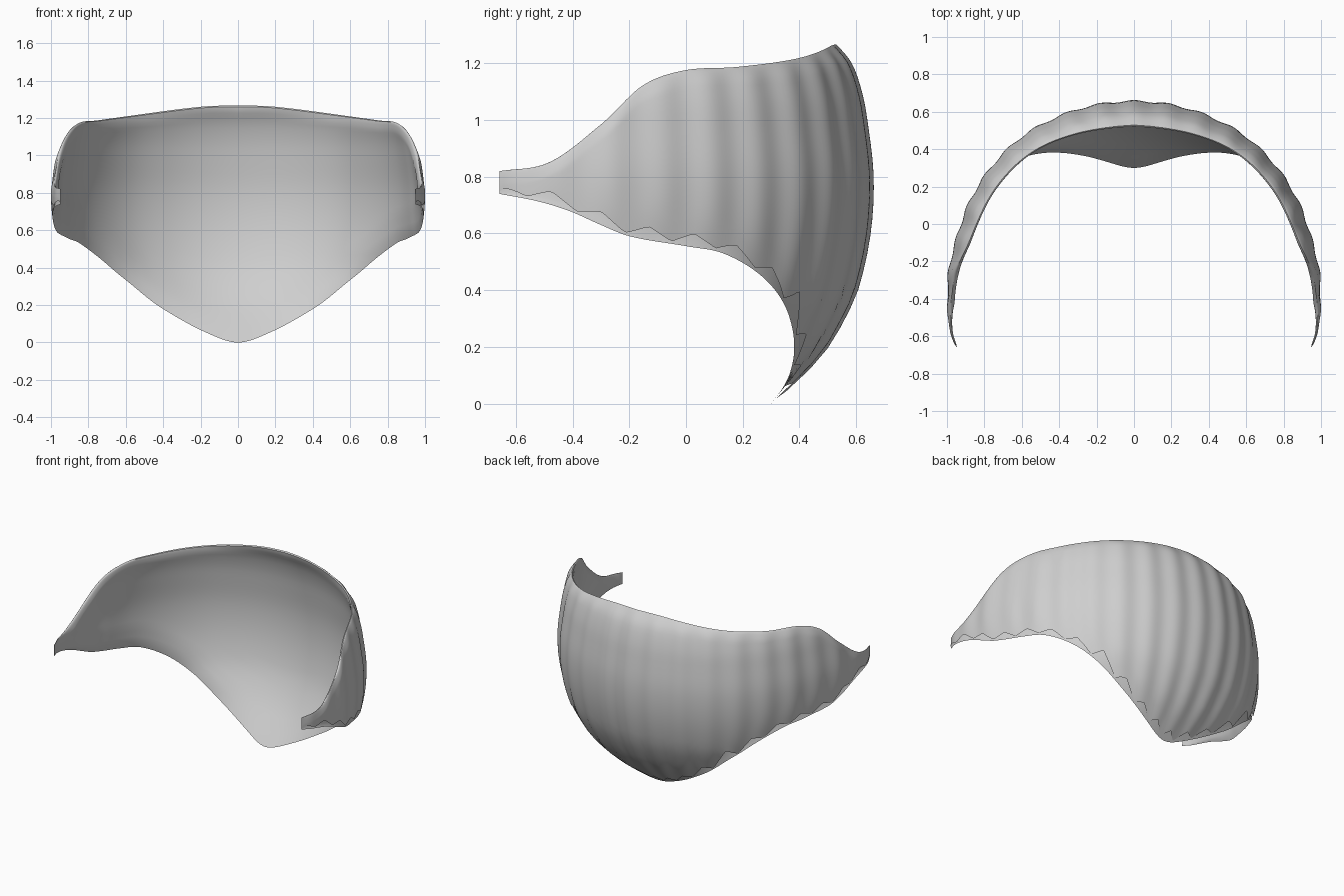
import bpy, bmesh, math

if "Cube" in bpy.data.objects:
    bpy.data.objects.remove(bpy.data.objects["Cube"])

# Smooth interpolation through a few control points
def curve(pts, x):
    n = len(pts)
    x = min(max(x, pts[0][0]), pts[-1][0])
    i = next((k for k in range(n - 1) if x <= pts[k + 1][0]), n - 2)
    def slope(k):
        a, b = pts[max(k - 1, 0)], pts[min(k + 1, n - 1)]
        return (b[1] - a[1]) / (b[0] - a[0])
    (x0, y0), (x1, y1) = pts[i], pts[i + 1]
    h = x1 - x0
    t = (x - x0) / h
    return (y0 * (2*t**3 - 3*t**2 + 1) + y1 * (3*t**2 - 2*t**3)
            + h * (slope(i) * (t**3 - 2*t**2 + t) + slope(i + 1) * (t**3 - t**2)))

# Plan radius, upper edge and lower edge by angle from the back (degrees)
CENTRE_Y = -0.3
END = 110.7
PLAN = [(-24, .967), (0, .96), (24, .967), (38, .976), (55, .977), (67, .977),
        (77, .978), (84, .99), (96, 1.005), (106, 1.025), (END, 1.018)]
UPPER = [(-14, 1.26), (0, 1.267), (14, 1.26), (42, 1.21), (58, 1.187), (71, 1.175),
         (81, 1.12), (90, .985), (100.7, .85), (END, .82)]
LOWER = [(-16, .06), (0, 0), (16, .06), (31, .185), (43, .34), (52.5, .45), (63, .53),
         (71.5, .555), (84, .59), (90, .63), (96.5, .68), (103, .715), (END, .74)]
# Relative radius by height
PROFILE = [(0, .625), (.03, .66), (.1, .74), (.2, .83), (.3, .89), (.4, .938), (.6, .984),
           (.8, .995), (1, .972), (1.1, .952), (1.2, .915), (1.27, .86)]
COLS, ROWS = 222, 26

def fade(d, width):
    return math.sqrt(min(max(d / width, 0), 1))

def column(phi):
    """Points from the outer lower edge, over the rim, to the inner lower edge."""
    a = abs(phi)
    top, low, plan = curve(UPPER, a), curve(LOWER, a), curve(PLAN, a)
    # ragged lower edge of the outer skin
    tooth = abs((a / 10) % 1 - .5) * 2
    ragged = low + .008 + (.04 + .05 * math.exp(-((a - 38) / 9) ** 2)) * tooth * fade(END - a, 8)
    ends = fade(END - a, 14)
    out = []
    for outer in (True, False):
        base = ragged if outer else low
        steps = range(ROWS + 1) if outer else range(ROWS - 1, -1, -1)
        for k in steps:
            t = 1 - (1 - k / ROWS) ** 1.6
            z = base + (top - base) * t
            edge = fade(top - z, .05)
            low_fade = fade(z - low, .15)
            r = plan * curve(PROFILE, z)
            if outer:
                ripple = .005 * math.cos(math.radians(a * 360 / 11)) * edge * low_fade * ends
                r += ripple - .012 * (1 - edge) * ends * fade(a, 60) + .002
            else:
                r -= .012 * (1 - edge) * ends * fade(a, 60) + .034 * edge * low_fade * ends
            p = math.radians(phi)
            out.append((r * math.sin(p), CENTRE_Y + r * math.cos(p), z))
    return out

# Curved shell: rippled outer skin, rounded upper rim and smooth inner skin
bm = bmesh.new()
grid = [[bm.verts.new(c) for c in column(-END + 2 * END * i / COLS)] for i in range(COLS + 1)]
for left, right in zip(grid, grid[1:]):
    for j in range(len(left) - 1):
        bm.faces.new((left[j], left[j + 1], right[j + 1], right[j]))
# Narrow caps at the two tips
for col in (grid[0], grid[-1]):
    for j in range(ROWS):
        k = len(col) - 1 - j
        if k - 1 > j + 1:
            bm.faces.new((col[j], col[j + 1], col[k - 1], col[k]))
bmesh.ops.recalc_face_normals(bm, faces=bm.faces)
# Outward check on the middle of the back
bm.faces.ensure_lookup_table()
mid = max(bm.faces, key=lambda f: f.calc_center_median().y)
if mid.normal.y < 0:
    bmesh.ops.reverse_faces(bm, faces=bm.faces)

mesh = bpy.data.meshes.new("curved_shell")
bm.to_mesh(mesh)
bm.free()
shell = bpy.data.objects.new("curved_shell", mesh)
bpy.context.collection.objects.link(shell)

grey = bpy.data.materials.new("light_grey")
grey.diffuse_color = (.62, .62, .62, 1)
grey.use_nodes = True
grey.node_tree.nodes["Principled BSDF"].inputs["Base Color"].default_value = grey.diffuse_color
mesh.materials.append(grey)

bpy.context.view_layer.objects.active = shell
shell.select_set(True)
bpy.ops.object.shade_smooth_by_angle(angle=math.radians(50))
